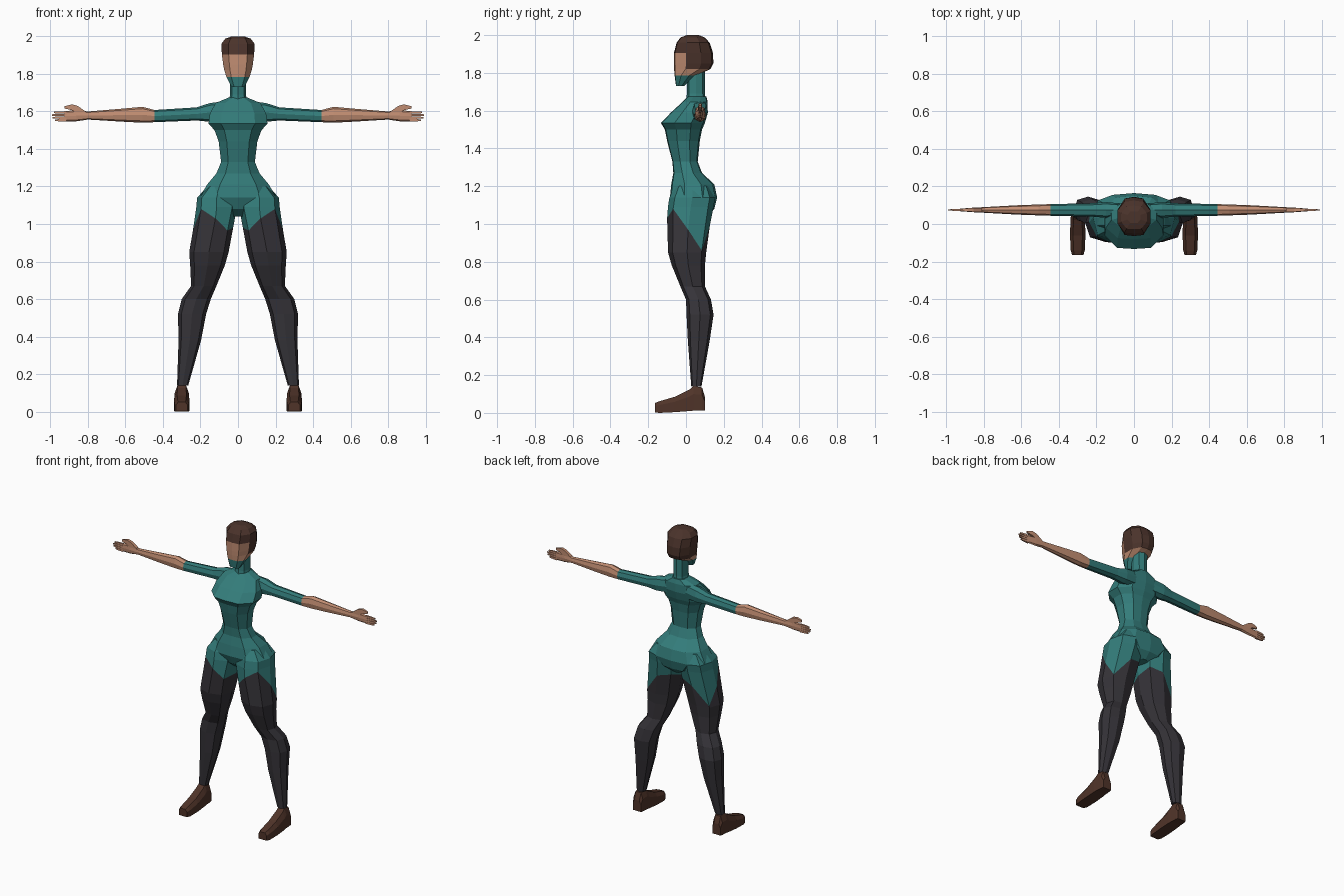
import bpy, bmesh, math
from mathutils import Vector


def material(name, rgb):
    m = bpy.data.materials.new(name)
    m.diffuse_color = (*rgb, 1)
    return m


TEAL = material("teal cloth", (0.034, 0.205, 0.198))
SKIN = material("skin", (0.54, 0.27, 0.17))
DARK = material("dark leggings", (0.036, 0.033, 0.04))
HAIR = material("brown hair", (0.07, 0.033, 0.024))
SHOE = material("brown shoe", (0.08, 0.034, 0.022))

# Unit cross-sections running counter-clockwise from the front
HALF = [(0, -1), (0.58, -0.95), (1, -0.38), (1, 0.38), (0.58, 0.92), (0, 1)]
BODY = HALF + [(-x, y) for x, y in HALF[4:0:-1]]
OCT = [(0, -1), (0.76, -0.76), (1, 0), (0.76, 0.76), (0, 1), (-0.76, 0.76), (-1, 0), (-0.76, -0.76)]
BOX = [(-1, -1), (1, -1), (1, 1), (-1, 1)]


def loft(name, rings, mats, rule=None, mirror=False):
    """Skin a list of point rings; rule(face centre) picks the material."""
    bm = bmesh.new()
    vs = [[bm.verts.new(p) for p in r] for r in rings]
    n = len(rings[0])
    for a, b in zip(vs, vs[1:]):
        for i in range(n):
            j = (i + 1) % n
            bm.faces.new((a[i], a[j], b[j], b[i]))
    bm.faces.new(vs[0][::-1])
    bm.faces.new(vs[-1])
    bmesh.ops.remove_doubles(bm, verts=bm.verts, dist=1e-4)
    bmesh.ops.recalc_face_normals(bm, faces=bm.faces)
    if rule:
        for f in bm.faces:
            f.material_index = rule(f.calc_center_median())
    me = bpy.data.meshes.new(name)
    bm.to_mesh(me)
    bm.free()
    for m in mats:
        me.materials.append(m)
    ob = bpy.data.objects.new(name, me)
    bpy.context.collection.objects.link(ob)
    if mirror:
        ob.modifiers.new("mirror", 'MIRROR')
    return ob


def section(x0, x1, y0, y1, shape):
    """Scale a unit section into a rectangle."""
    return [((x0 + x1) / 2 + u * (x1 - x0) / 2, (y0 + y1) / 2 + v * (y1 - y0) / 2) for u, v in shape]


def upright(rows, shape=BODY):
    """Rings from rows of z, half width, front y, back y."""
    return [[(x, y, z) for x, y in section(-w, w, f, b, shape)] for z, w, f, b in rows]


def sideways(rows, shape=OCT, yc=0.075):
    """Rings along x from rows of x, low z, high z, half depth."""
    return [[(x, y, z) for y, z in section(yc - d, yc + d, lo, hi, shape)] for x, lo, hi, d in rows]


# Torso: shoulders, bust, waist, pelvis
loft("torso", upright([
    (1.675, 0.048, 0.01, 0.108), (1.645, 0.12, -0.02, 0.115), (1.59, 0.15, -0.08, 0.115),
    (1.535, 0.157, -0.133, 0.1), (1.50, 0.125, -0.112, 0.085), (1.44, 0.103, -0.1, 0.073),
    (1.33, 0.09, -0.072, 0.062), (1.27, 0.115, -0.067, 0.085), (1.21, 0.165, -0.078, 0.15),
    (1.14, 0.205, -0.085, 0.165), (1.08, 0.13, -0.06, 0.15), (1.04, 0.035, -0.01, 0.11)]), [TEAL])

# Neck
loft("neck", upright([(1.62, 0.055, -0.005, 0.11), (1.69, 0.042, 0.005, 0.1),
                      (1.83, 0.043, 0.005, 0.1)], OCT), [TEAL])


# Head with collar under the chin and a hair cap
def head_rule(c):
    if c.z > 1.905 or (c.y > 0.03 and c.z > 1.835):
        return 2
    return 0 if c.z < 1.775 else 1


loft("head", upright([
    (1.73, 0.035, -0.053, -0.01), (1.785, 0.062, -0.06, 0.05), (1.82, 0.073, -0.063, 0.13),
    (1.85, 0.079, -0.064, 0.145), (1.905, 0.086, -0.064, 0.143), (1.96, 0.089, -0.05, 0.125),
    (1.988, 0.068, -0.028, 0.098), (2.0, 0.035, 0.005, 0.068)]), [TEAL, SKIN, HAIR], head_rule)

# Arm with sleeve to the elbow, tapering into the palm
loft("arm", sideways([
    (0.07, 1.55, 1.655, 0.035), (0.15, 1.545, 1.645, 0.042), (0.22, 1.552, 1.622, 0.036),
    (0.445, 1.543, 1.608, 0.031), (0.51, 1.54, 1.625, 0.029), (0.62, 1.546, 1.615, 0.025),
    (0.80, 1.557, 1.6, 0.015), (0.86, 1.548, 1.607, 0.012), (0.925, 1.547, 1.602, 0.007)]),
    [TEAL, SKIN], lambda c: int(c.x > 0.445), True)

# Fingers and thumb
for i, tip in enumerate((0.975, 0.988, 0.992, 0.98)):
    z = 1.5535 + i * 0.0138
    loft("finger", sideways([(0.915, z - 0.0065, z + 0.0065, 0.007), (0.955, z - 0.006, z + 0.006, 0.005),
                             (tip, z - 0.004, z + 0.004, 0.003)], BOX), [SKIN], mirror=True)
loft("thumb", sideways([(0.81, 1.575, 1.598, 0.011), (0.855, 1.59, 1.63, 0.01), (0.885, 1.607, 1.638, 0.009),
                        (0.925, 1.616, 1.628, 0.005)], BOX), [SKIN], mirror=True)

# Leg outline: z, inner x, outer x, front y, back y
LEG = [(1.20, 0.03, 0.165, -0.06, 0.13), (1.14, 0.01, 0.218, -0.088, 0.155), (1.06, 0.002, 0.225, -0.1, 0.14),
       (0.95, 0.035, 0.243, -0.1, 0.118), (0.85, 0.05, 0.26, -0.095, 0.107), (0.78, 0.07, 0.255, -0.075, 0.1),
       (0.67, 0.115, 0.25, -0.03, 0.1), (0.60, 0.145, 0.3, 0.0, 0.132), (0.52, 0.17, 0.32, 0.003, 0.146),
       (0.38, 0.197, 0.317, 0.01, 0.125), (0.14, 0.265, 0.325, 0.028, 0.082)]


def leg_point(k, z):
    """Point on leg column k at height z, between outline rows."""
    for a, b in zip(LEG, LEG[1:]):
        if z >= b[0]:
            break
    t = (a[0] - z) / (a[0] - b[0])
    row = [p + (q - p) * t for p, q in zip(a[1:], b[1:])]
    return (*section(*row, OCT)[k], z)


# Zigzag hem shared by the hip cloth and the legging
HEM = [1.03, 1.08, 0.97, 0.86, 0.99, 1.01, 0.98, 0.965]
hem = [leg_point(k, HEM[k]) for k in range(8)]
level = lambda z: [leg_point(k, z) for k in range(8)]
loft("hip", [level(1.20), level(1.14), level(1.09), hem], [TEAL], mirror=True)
loft("legging", [hem] + [level(r[0]) for r in LEG[4:]], [DARK], mirror=True)

# Shoe lofted from toe to heel: y, low z, high z, half width
WEDGE = [(-1, -1), (1, -1), (1, 0.35), (0.6, 1), (-0.6, 1), (-1, 0.35)]
loft("shoe", [[(x, y, z) for x, z in section(0.3 - w, 0.3 + w, lo, hi, WEDGE)] for y, lo, hi, w in [
    (-0.165, 0.002, 0.052, 0.03), (-0.14, 0.0, 0.062, 0.038), (-0.06, 0.004, 0.085, 0.041),
    (0.02, 0.01, 0.125, 0.039), (0.04, 0.012, 0.142, 0.037), (0.085, 0.012, 0.135, 0.034),
    (0.1, 0.012, 0.085, 0.03)]], [SHOE], mirror=True)
